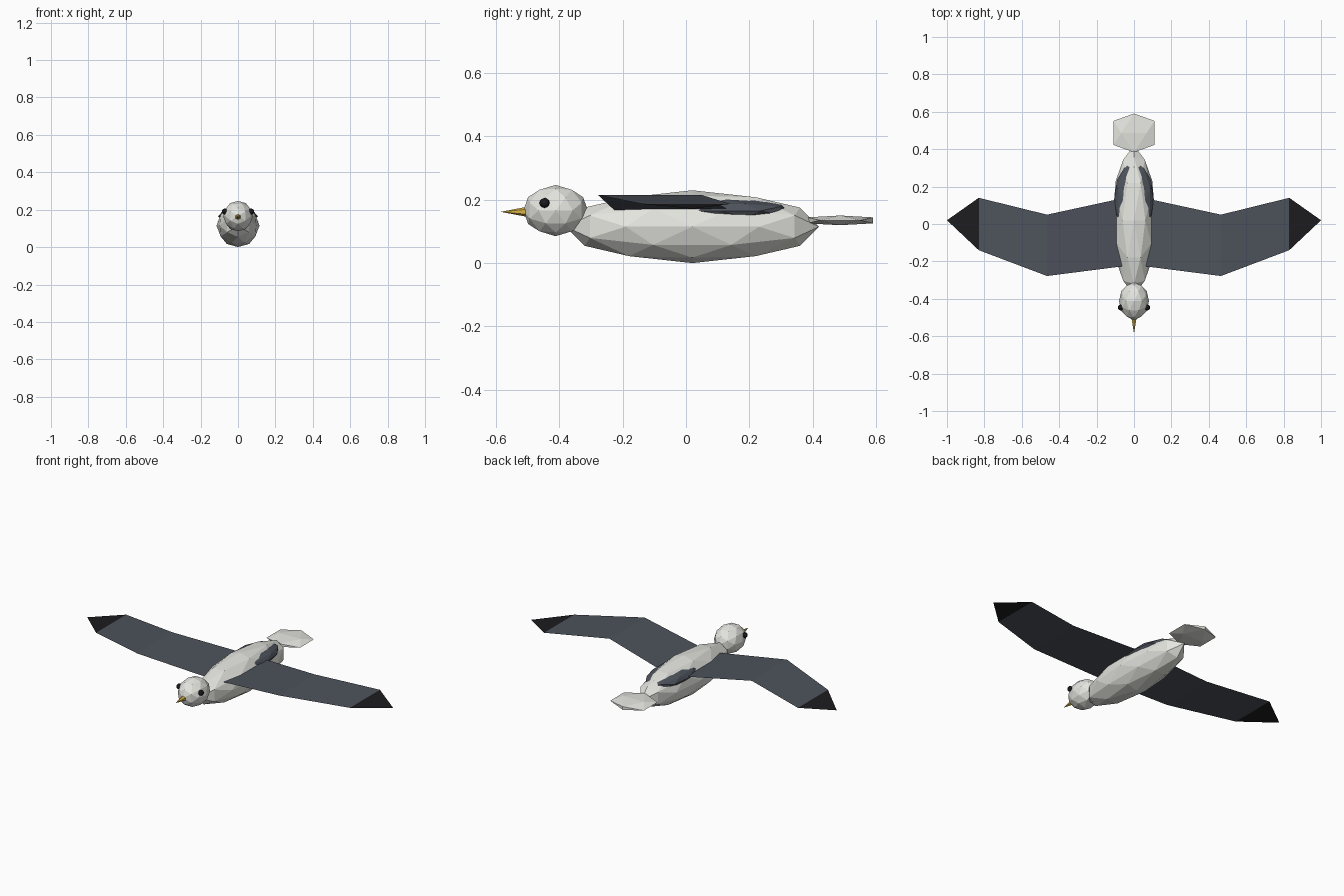
import bpy, bmesh
from math import radians, atan2, sqrt
from mathutils import Matrix, Vector

if "Cube" in bpy.data.objects:
    bpy.data.objects.remove(bpy.data.objects["Cube"])


def material(name, rgb):
    m = bpy.data.materials.new(name)
    m.diffuse_color = (*rgb, 1)
    m.use_nodes = True
    m.node_tree.nodes["Principled BSDF"].inputs["Base Color"].default_value = m.diffuse_color
    return m


PLUMAGE = material("pale_plumage", (0.78, 0.78, 0.74))
SLATE = material("slate", (0.075, 0.085, 0.105))
BLACK = material("black", (0.012, 0.012, 0.014))
YELLOW = material("beak_yellow", (0.7, 0.45, 0.06))

# turns the icosphere so its two-fold axes lie on x, y and z
ALIGN = Matrix.Rotation(-atan2(2, 1 + sqrt(5)), 4, 'Y')


def add_object(name, bm, mat):
    mesh = bpy.data.meshes.new(name)
    bm.to_mesh(mesh)
    bm.free()
    mesh.materials.append(mat)
    ob = bpy.data.objects.new(name, mesh)
    bpy.context.collection.objects.link(ob)
    return ob


def mirror(ob):
    ob.modifiers.new("mirror", 'MIRROR').use_axis = (True, False, False)


def ellipsoid(name, centre, radii, mat, level=2):
    bm = bmesh.new()
    bmesh.ops.create_icosphere(bm, subdivisions=level, radius=1, matrix=ALIGN)
    bmesh.ops.scale(bm, vec=radii, verts=bm.verts)
    bmesh.ops.translate(bm, vec=centre, verts=bm.verts)
    return add_object(name, bm, mat)


def wing_panel(name, stations, mat):
    """Thin sheet through stations of (x, front y, back y, z)."""
    bm = bmesh.new()
    rows = []
    for x, front, back, z in stations:
        a = bm.verts.new((x, front, z))
        b = a if front == back else bm.verts.new((x, back, z))
        rows.append((a, b))
    for (a, b), (c, d) in zip(rows, rows[1:]):
        bm.faces.new((a, c, b) if c is d else (a, c, d, b))
    mirror(add_object(name, bm, mat))


# body, head, tail and dark back patch
ellipsoid("body", (0, 0.02, 0.115), (0.115, 0.40, 0.115), PLUMAGE)
ellipsoid("head", (0, -0.412, 0.166), (0.08, 0.102, 0.081), PLUMAGE)
ellipsoid("tail", (0, 0.487, 0.135), (0.129, 0.122, 0.018), PLUMAGE, 1)
ellipsoid("back_patch", (0, 0.12, 0.165), (0.107, 0.22, 0.044), SLATE)

# eyes
mirror(ellipsoid("eyes", (0.071, -0.447, 0.19), (0.016, 0.016, 0.016), BLACK))

# beak
bm = bmesh.new()
bmesh.ops.create_cone(bm, cap_ends=True, segments=6, radius1=0.018, radius2=0,
                      depth=0.095,
                      matrix=Matrix.Translation((0, -0.5385, 0.162))
                      @ Matrix.Rotation(radians(90), 4, 'X'))
add_object("beak", bm, YELLOW)

# wings with black tips
outer = (0.83, -0.14, 0.14, 0.187)
wing_panel("wings", [(0.05, -0.225, 0.14, 0.166), (0.465, -0.278, 0.05, 0.215), outer], SLATE)
wing_panel("wing_tips", [outer, (1.0, 0.02, 0.02, 0.172)], BLACK)
